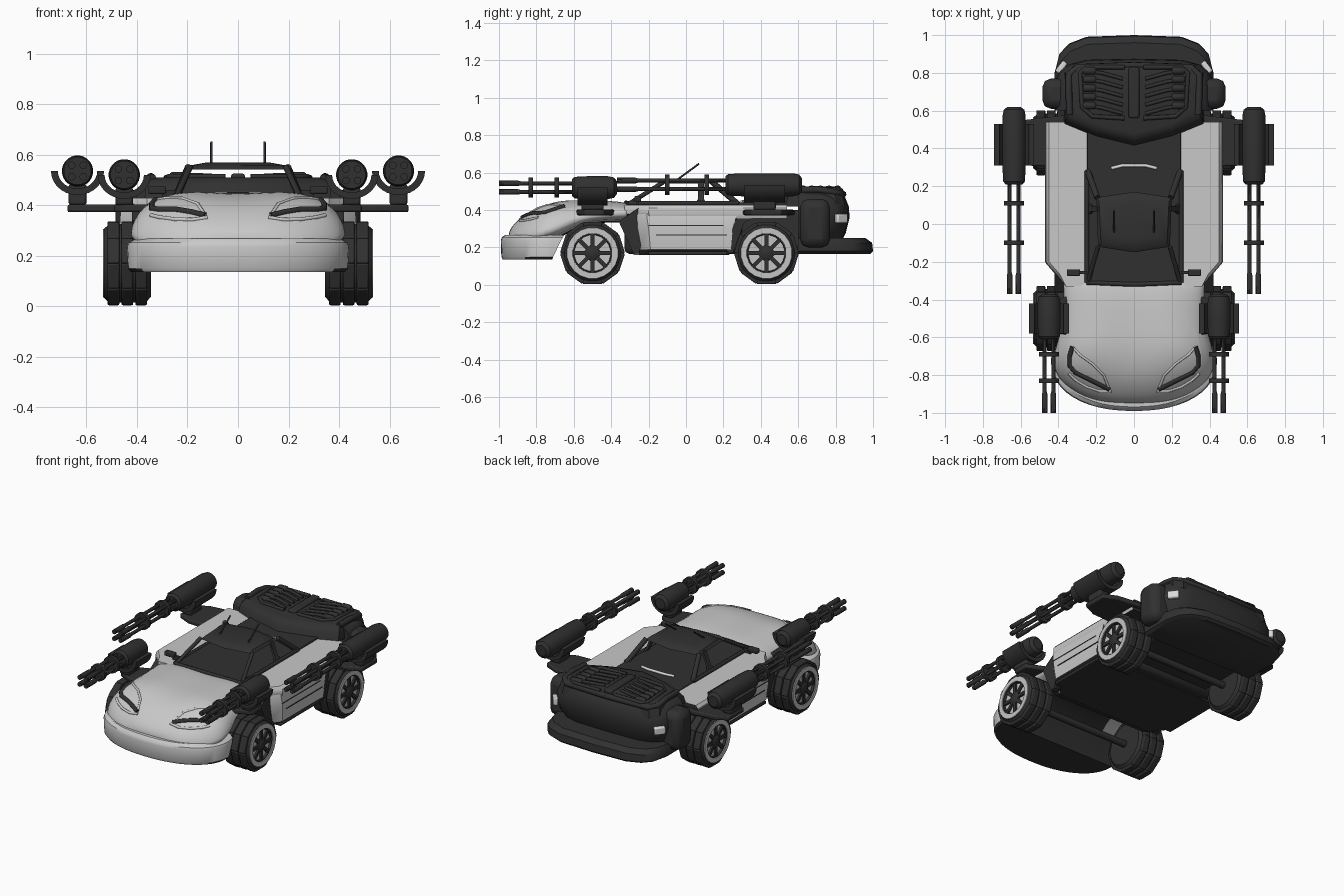
import bpy, bmesh, math
from mathutils import Vector, Matrix
from mathutils.bvhtree import BVHTree

if "Cube" in bpy.data.objects:
    bpy.data.objects.remove(bpy.data.objects["Cube"])


def mat(name, v):
    m = bpy.data.materials.new(name)
    m.diffuse_color = (v, v, v, 1)
    m.use_nodes = True
    m.node_tree.nodes["Principled BSDF"].inputs["Base Color"].default_value = m.diffuse_color
    return m


LIGHT, DARK = mat("light grey paint", 0.58), mat("charcoal", 0.03)
RIM, PALE = mat("rim grey", 0.55), mat("pale lens", 0.7)


def finish(name, bm, m, under=None, smooth=True, bevel=0, subsurf=0):
    bmesh.ops.recalc_face_normals(bm, faces=bm.faces)
    if under:
        for f in bm.faces:
            f.material_index = 1 if f.normal.z < -0.6 or (f.normal.y > 0.6) else 0
    me = bpy.data.meshes.new(name)
    bm.to_mesh(me)
    bm.free()
    ob = bpy.data.objects.new(name, me)
    bpy.context.collection.objects.link(ob)
    me.materials.append(m)
    if under:
        me.materials.append(under)
    if bevel:
        b = ob.modifiers.new("bevel", 'BEVEL')
        b.width, b.segments = bevel, 2
    if subsurf:
        s = ob.modifiers.new("smooth", 'SUBSURF')
        s.levels = s.render_levels = subsurf
    if smooth:
        bpy.ops.object.select_all(action='DESELECT')
        bpy.context.view_layer.objects.active = ob
        ob.select_set(True)
        bpy.ops.object.shade_smooth_by_angle(angle=math.radians(35))
    return ob


def loft(name, rings, m, **kw):
    """Skin a list of equal-length closed rings and cap both ends."""
    bm = bmesh.new()
    vs = [[bm.verts.new(p) for p in r] for r in rings]
    n = len(vs[0])
    for a, b in zip(vs, vs[1:]):
        for i in range(n):
            bm.faces.new((a[i], a[(i + 1) % n], b[(i + 1) % n], b[i]))
    bm.faces.new(vs[0])
    bm.faces.new(vs[-1])
    return finish(name, bm, m, **kw)


def stack(name, layers, m, **kw):
    """layers: (z, half outline in plan from x=0 outwards and round to x=0)."""
    return loft(name, [[(x, y, z) for x, y in h] + [(-x, y, z) for x, y in reversed(h) if x > 0]
                       for z, h in layers], m, **kw)


def box(name, lo, hi, m, bevel=0.0, rot=None):
    bm = bmesh.new()
    bmesh.ops.create_cube(bm, size=1)
    c, s = (Vector(lo) + Vector(hi)) / 2, Vector(hi) - Vector(lo)
    M = Matrix.Translation(c) @ (rot or Matrix()) @ Matrix.Diagonal((abs(s.x), abs(s.y), abs(s.z), 1))
    bm.transform(M)
    return finish(name, bm, m, bevel=bevel)


def sidebox(name, s, x0, x1, y0, y1, z0, z1, m, bevel=0.0):
    return box(name, (min(s * x0, s * x1), y0, z0), (max(s * x0, s * x1), y1, z1), m, bevel)


def lathe(name, prof, axis, loc, m, seg=20):
    """prof: (distance along axis, radius), axis 'x' or 'y'."""
    rings = []
    for d, r in prof:
        ring = []
        for i in range(seg):
            a = math.tau * (i + 0.5) / seg
            u, v = r * math.cos(a), r * math.sin(a)
            ring.append(Vector(loc) + Vector((d, u, v) if axis == 'x' else (u, d, v)))
        rings.append(ring)
    return loft(name, rings, m)


def tube(name, pts, r, m):
    cu = bpy.data.curves.new(name, 'CURVE')
    cu.dimensions, cu.bevel_depth, cu.bevel_resolution, cu.use_fill_caps = '3D', r, 2, True
    sp = cu.splines.new('POLY')
    sp.points.add(len(pts) - 1)
    for p, q in zip(sp.points, pts):
        p.co = (*q, 1)
    cu.materials.append(m)
    ob = bpy.data.objects.new(name, cu)
    bpy.context.collection.objects.link(ob)
    return ob


# --- front bumper and hood
def nose(k, back):
    arc = [math.radians(90 * i / 12) for i in range(13)]
    return [(0.44 * k * math.sin(t) ** 0.9, -0.72 - 0.27 * k * math.cos(t) ** 0.9 if i < 12 else -0.72)
            for i, t in enumerate(arc)] + [(0.43 * k, back), (0, back)]


stack("front_bumper", [(0.135, nose(0.96, -0.715)), (0.15, nose(0.99, -0.71)), (0.235, nose(1, -0.67)),
                       (0.252, nose(0.985, -0.66)), (0.268, nose(0.92, -0.65))], LIGHT, under=DARK)
rings = []
for y, w, zb, zs, zt, zc in [(-.95, .16, .22, .25, .27, .285), (-.915, .28, .22, .255, .32, .335),
                             (-.84, .39, .22, .265, .375, .395), (-.76, .435, .22, .29, .425, .42),
                             (-.66, .425, .25, .33, .455, .435), (-.55, .385, .33, .37, .45, .44),
                             (-.40, .375, .33, .39, .445, .44), (-.32, .38, .33, .40, .435, .43),
                             (-.30, .38, .33, .40, .42, .42)]:
    h = [(w, zb), (w, zs), (.88 * w, zs * .3 + zt * .7 - .005), (.52 * w, zt + .012)]
    rings.append([(x, y, z) for x, z in h] + [(0, y, zc)] + [(-x, y, z) for x, z in reversed(h)])
hood = loft("hood", rings, LIGHT, under=DARK, subsurf=2)

# --- headlight slits, laid on the hood surface
bpy.context.view_layer.update()
skin = BVHTree.FromObject(hood, bpy.context.evaluated_depsgraph_get())


def on_hood(x, y):
    hit = skin.ray_cast(Vector((x, y, 1)), Vector((0, 0, -1)))[0]
    return hit if hit else Vector((x, y, 0.27))


for s in (-1, 1):
    path = [(.325, -.65), (.34, -.70), (.34, -.75), (.31, -.785), (.24, -.82), (.18, -.85), (.13, -.875)]
    tube("headlight_slit", [on_hood(s * x, y) for x, y in path], 0.013, DARK)
    brow = [(.325, -.65), (.29, -.69), (.22, -.74), (.16, -.80), (.13, -.875)]
    tube("headlight_brow", [on_hood(s * x, y) for x, y in brow], 0.007, LIGHT)
    lens = [(.12, -.885), (.18, -.885), (.25, -.862), (.31, -.825), (.345, -.79)]
    tube("headlight_lens_edge", [on_hood(s * x, y) for x, y in lens], 0.008, LIGHT)

# --- middle body with doors and deck
def mid(w, f, b, d=.02):
    return [(0, f - d), (.36, f - d), (w - .06, f + .01), (w, f + .08), (w, b), (0, b)]


stack("door_body", [(.16, mid(.43, -.26, .23)), (.19, mid(.46, -.27, .24)), (.30, mid(.47, -.28, .25)),
                    (.37, mid(.465, -.29, .27)), (.42, mid(.45, -.28, .27))], LIGHT, under=DARK)
stack("rear_deck", [(.355, mid(.46, -.27, .54)), (.38, mid(.47, -.28, .54, .05)), (.41, mid(.467, -.28, .54, .05)),
                    (.428, mid(.45, -.28, .54, .05))], LIGHT, under=DARK)
box("inner_chassis", (-.37, -.33, .165), (.37, .30, .40), DARK, 0.03)
box("engine_chassis", (-.33, .28, .19), (.33, .66, .40), DARK, 0.02)
for s in (-1, 1):
    for z, y0, y1 in ((.315, -.2, .2), (.265, -.16, .22)):
        sidebox("door_groove", s, .462, .472, y0, y1, z, z + .004, DARK)
    sidebox("door_sill", s, .38, .455, -.2, .22, .16, .178, DARK, .005)
    loft("front_arch", [[(s * x, y, z) for y, z in ((-.36, .34), (-.33, .36), (-.24, .42), (-.2, .40),
                                                    (-.25, .17), (-.28, .165))] for x in (.33, .42)], DARK)
    loft("rear_arch", [[(s * x, y, z) for y, z in ((.22, .17), (.25, .17), (.31, .33), (.36, .36),
                                                   (.3, .38), (.22, .3))] for x in (.33, .46)], DARK)

# --- cockpit: floor, pillars, roof
box("cockpit_floor", (-.25, -.315, .42), (.25, .55, .44), DARK, .005)
stack("roof", [(.542, [(0, -.15), (.19, -.12), (.20, .14), (0, .17)]),
               (.558, [(0, -.13), (.175, -.10), (.185, .12), (0, .15)]),
               (.568, [(0, -.09), (.13, -.06), (.13, .08), (0, .11)])], DARK)
for s in (-1, 1):
    tube("front_pillar", [(s * .245, -.31, .43), (s * .19, -.12, .55)], .012, DARK)
    tube("rear_pillar", [(s * .245, .28, .43), (s * .195, .14, .55)], .016, DARK)
    loft("middle_pillar", [[(s * (x + dx), y, z) for dx, y in ((0, .08 - w), (.015, .08 - w), (.015, .08 + w),
                                                               (0, .08 + w))]
                           for x, z, w in ((.235, .43, .035), (.215, .46, .015), (.18, .55, .015))], DARK)
    tube("window_sill", [(s * .25, -.31, .437), (s * .25, .28, .437)], .012, DARK)
    tube("antenna", [(s * .105, -.05, .56), (s * .105, .07, .648)], .005, DARK)
    sidebox("mirror_arm", s, .25, .30, -.265, -.25, .43, .46, DARK)
    sidebox("mirror", s, .285, .355, -.275, -.24, .445, .475, DARK, .006)
tube("cowl", [(-.25, -.31, .435), (0, -.32, .44), (.25, -.31, .435)], .012, DARK)
tube("rear_window_strip", [(-.12, .295, .442), (-.06, .31, .446), (.06, .31, .446), (.12, .295, .442)], .009, PALE)

# --- engine cover and tail
def tail(w, b, f=.60, r=.09):
    return [(0, f), (w, f), (w, b - 2.2 * r), (w * .94, b - 1.1 * r), (w * .82, b - .5 * r),
            (w * .6, b - .1 * r), (0, b)]


stack("rear_bumper", [(.165, tail(.40, .985)), (.18, tail(.42, 1.0)), (.225, tail(.42, .995)),
                      (.25, tail(.41, .96))], DARK)
stack("tail_body", [(.23, tail(.37, .83, r=.06)), (.28, tail(.40, .855, r=.06)), (.36, tail(.42, .875, r=.06)),
                    (.42, tail(.41, .87, r=.06)), (.47, tail(.385, .85, r=.06)), (.49, tail(.36, .83, r=.06))], DARK)


def cover(w, f, b):
    return [(0, f), (.2, f + .05), (w, f + .12), (w, b - .04), (w - .05, b), (0, b)]


stack("engine_cover", [(.42, cover(.37, .41, .85)), (.47, cover(.365, .425, .84)),
                       (.50, cover(.35, .45, .83)), (.51, cover(.32, .48, .80))], DARK)
box("cover_spine", (-.028, .56, .49), (.028, .83, .525), DARK, .01)
for s in (-1, 1):
    for i in range(5):
        y = .615 + i * .046
        tube("engine_vent", [(s * .06, y - .03, .512), (s * .17, y, .518), (s * .25, y + .012, .512)], .010, DARK)
        lathe("vent_cap", [(-.035, .013), (-.025, .02), (.025, .02), (.035, .013)], 'x',
              (s * .235, y + .012, .512), DARK, 10)
    tube("vent_frame", [(s * .05, .83, .505), (s * .25, .83, .505), (s * .285, .80, .508),
                        (s * .275, .62, .512), (s * .22, .57, .512), (s * .05, .56, .512)], .012, DARK)
    tube("spoiler_rim", [(s * .34, .58, .505), (s * .345, .70, .51), (s * .345, .79, .495), (s * .30, .83, .485),
                         (0, .84, .485)], .018, DARK)
    sidebox("rear_fender", s, .34, .485, .61, .77, .20, .46, DARK, .045)
    box("tail_light", (s * .385 - .035, .815, .33), (s * .385 + .035, .845, .38), PALE, .008,
        Matrix.Rotation(-s * .9, 4, 'Z'))

# --- wheels
for y in (-.50, .43):
    tube("axle", [(-.4, y, .17), (.4, y, .17)], .022, DARK)
    for s in (-1, 1):
        c = (0, y, .17)
        lathe("tyre", [(s * d, r) for d, r in ((.345, .09), (.345, .135), (.365, .157), (.51, .157),
                                              (.53, .138), (.53, .10), (.50, .095))], 'x', c, DARK, 20)
        for i in range(10):
            a = math.tau * i / 10
            for j in range(3):
                bm = bmesh.new()
                bmesh.ops.create_cube(bm, size=1)
                bm.transform(Matrix.Translation((s * (.383 + .055 * j), y, .17)) @ Matrix.Rotation(a, 4, 'X')
                             @ Matrix.Translation((0, 0, .154)) @ Matrix.Diagonal((.047, .104, .024, 1)))
                finish("tread_block", bm, DARK, bevel=.006)
        ring = [(.515, .105), (.535, .107), (.535, .137), (.515, .139), (.515, .105)]
        lathe("rim_ring", [(s * d, r) for d, r in ring], 'x', c, RIM, 20)
        lathe("hub", [(s * d, r) for d, r in ((.49, .045), (.525, .04), (.535, .025))], 'x', c, DARK, 12)
        for i in range(8):
            bm = bmesh.new()
            bmesh.ops.create_cube(bm, size=1)
            bm.transform(Matrix.Translation((s * .515, y, .17)) @ Matrix.Rotation(math.tau * i / 8, 4, 'X')
                         @ Matrix.Translation((0, 0, .07)) @ Matrix.Diagonal((.025, .022, .09, 1)))
            finish("spoke", bm, DARK)

# --- four rotary guns: x, z, body front, body back, muzzle, two clamp rings, cradle span
for gx, gz, y0, y1, ym, clamps, c0, c1 in ((.45, .52, -.61, -.37, -1.0, (-.69, -.83), -.58, -.42),
                                           (.635, .535, .21, .62, -.37, (.11, -.10), .31, .53)):
    for s in (-1, 1):
        x = s * gx
        lathe("gun_body", [(y0, .045), (y0 + .015, .058), (y0 + .09, .062), (y1 - .05, .062),
                           (y1 - .015, .055), (y1, .035)], 'y', (x, 0, gz), DARK, 24)
        for dx in (-.023, .023):
            for dz in (-.023, .023):
                lathe("barrel", [(ym, .015), (ym + .10, .015), (ym + .115, .011), (y0 + .02, .011)],
                      'y', (x + dx, 0, gz + dz), DARK, 10)
        for cy in clamps:
            lathe("barrel_clamp", [(cy - .012, .055), (cy + .012, .055)], 'y', (x, 0, gz), DARK, 16)
        arc = [math.pi + math.pi * i / 14 for i in range(15)]
        prof = [(.105 * math.cos(a), .095 * math.sin(a)) for a in arc] + \
               [(.078 * math.cos(a), .07 * math.sin(a)) for a in reversed(arc)]
        loft("gun_cradle", [[(x + u, yy, gz + v) for u, v in prof] for yy in (c0, c1)], DARK)
        m = (c0 + c1) / 2
        box("gun_post", (x - .035, m - .06, .40), (x + .035, m + .06, gz - .05), DARK, .01)
        plan = [(.33, c0 - .01), (gx - .05, c0), (gx + .04, c0 + .04), (gx + .04, c1 - .02),
                (gx - .05, c1 + .02), (.33, c1 + .05)]
        loft("gun_platform", [[(s * u, v, z) for u, v in plan] for z in (.372, .402)], DARK, bevel=.008)
